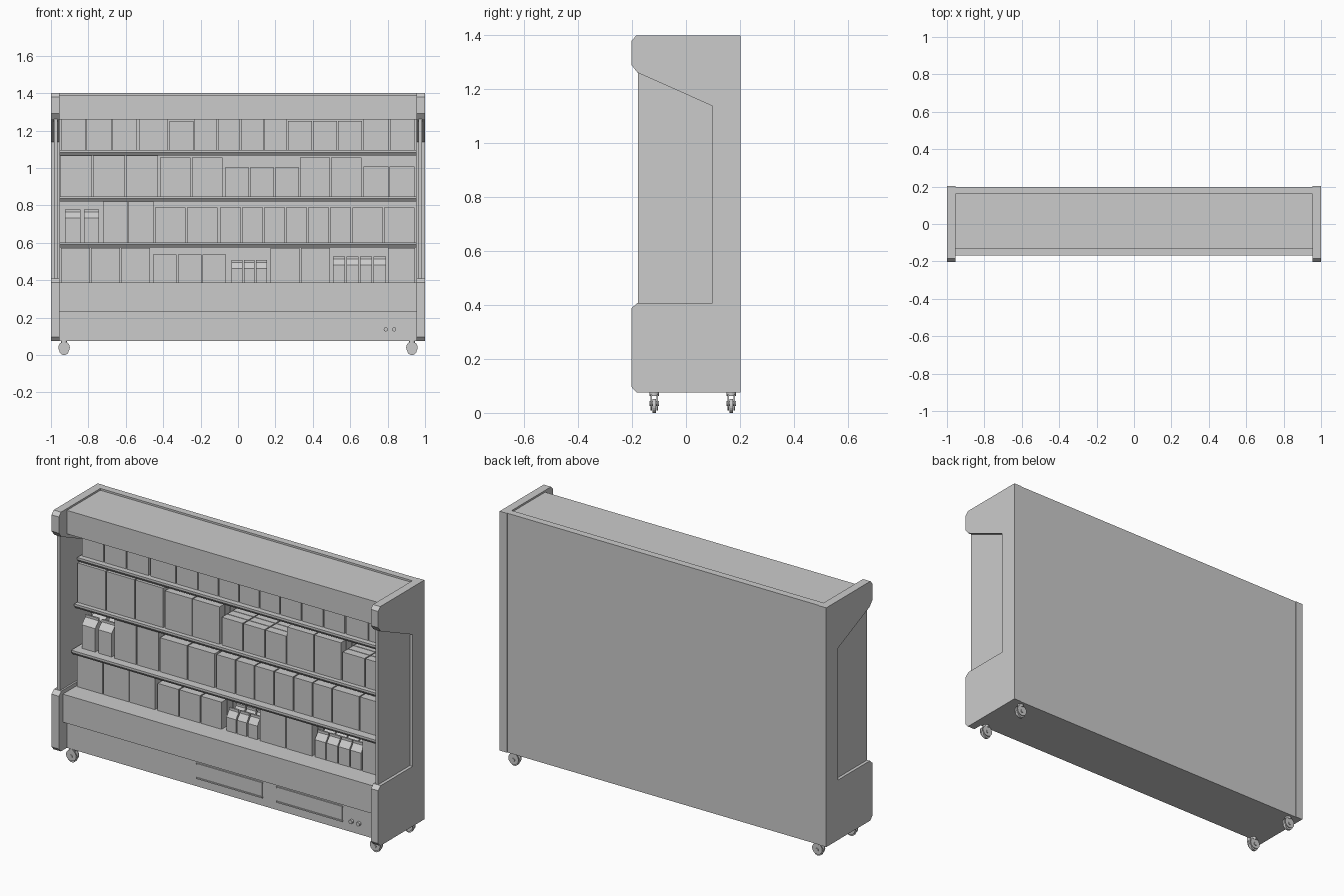
import bpy, bmesh, math
from mathutils import Matrix

cube = bpy.data.objects.get("Cube")
if cube:
    bpy.data.objects.remove(cube, do_unlink=True)

grey = bpy.data.materials.new("plain_grey")
grey.use_nodes = True
grey.diffuse_color = (0.6, 0.6, 0.6, 1)
grey.node_tree.nodes["Principled BSDF"].inputs["Base Color"].default_value = (0.6, 0.6, 0.6, 1)


def finish(name, bm):
    bmesh.ops.recalc_face_normals(bm, faces=bm.faces)
    mesh = bpy.data.meshes.new(name)
    bm.to_mesh(mesh)
    bm.free()
    mesh.materials.append(grey)
    obj = bpy.data.objects.new(name, mesh)
    bpy.context.collection.objects.link(obj)
    return obj


def add_prism(bm, profile, x0, x1):
    """Extrude a (y, z) outline along x."""
    face = bm.faces.new([bm.verts.new((x0, y, z)) for y, z in profile])
    new = bmesh.ops.extrude_face_region(bm, geom=[face])["geom"]
    verts = [v for v in new if isinstance(v, bmesh.types.BMVert)]
    bmesh.ops.translate(bm, verts=verts, vec=(x1 - x0, 0, 0))


def add_box(bm, x0, x1, y0, y1, z0, z1):
    add_prism(bm, [(y0, z0), (y1, z0), (y1, z1), (y0, z1)], x0, x1)


def add_rod(bm, centre, radius, length, axis="Y", sides=20):
    turn = Matrix.Rotation(math.pi / 2, 4, "X") if axis == "Y" else Matrix()
    bmesh.ops.create_cone(bm, cap_ends=True, segments=sides, radius1=radius, radius2=radius,
                          depth=length, matrix=Matrix.Translation(centre) @ turn)


def prism(name, profile, x0, x1):
    bm = bmesh.new()
    add_prism(bm, profile, x0, x1)
    return finish(name, bm)


def box(name, *size):
    bm = bmesh.new()
    add_box(bm, *size)
    return finish(name, bm)


# Side panels with window openings
INNER, BACK, REAR, FLOOR, FACE = 0.955, 0.16, 0.202, 0.076, -0.132
side = [(REAR, FLOOR), (REAR, 1.4), (-0.184, 1.4), (-REAR, 1.38), (-REAR, 1.29), (-0.18, 1.262),
        (0.098, 1.138), (0.098, 0.408), (-0.18, 0.408), (-REAR, 0.388), (-REAR, 0.096),
        (-0.184, FLOOR)]
window = [(-0.178, 0.4), (0.105, 0.4), (0.105, 1.14), (-0.178, 1.265)]
for s, label in ((1, "left"), (-1, "right")):
    prism(label + "_side_panel", side, s * INNER, s)
    prism(label + "_side_window", window, s * 0.965, s * 0.983)

# Cabinet body with an overhanging counter
box("back_wall", -INNER, INNER, BACK, REAR - 0.003, FLOOR, 1.4)
box("canopy", -INNER, INNER, FACE, BACK, 1.26, 1.39)
box("lower_panel", -INNER, INNER, FACE, BACK, FLOOR, 0.232)
box("counter", -INNER, INNER, -0.168, BACK, 0.232, 0.387)

# Shelves with a bevelled lower lip
for i, (front, z) in enumerate(((-0.042, 1.095), (-0.068, 0.848), (-0.094, 0.602))):
    prism("shelf_%d" % (i + 1), [(BACK, z), (front, z), (front, z - 0.012),
                                 (front + 0.012, z - 0.027), (BACK, z - 0.027)], -INNER, INNER)

# Base vents and knobs
for i, x in enumerate((-0.16, 0.33)):
    bm = bmesh.new()
    add_box(bm, x + 0.003, x + 0.402, FACE - 0.002, FACE + 0.01, 0.125, 0.205)
    for z in (0.12, 0.199):
        add_box(bm, x, x + 0.405, FACE - 0.007, FACE + 0.01, z, z + 0.007)
    finish("vent_%d" % (i + 1), bm)
bm = bmesh.new()
for x in (0.79, 0.835):
    add_rod(bm, (x, FACE - 0.004, 0.137), 0.011, 0.02)
finish("control_knobs", bm)

# Casters: wheel between two fork discs under a swivel
for i, (x, y) in enumerate((x, y) for x in (-0.93, 0.93) for y in (-0.118, 0.168)):
    bm = bmesh.new()
    add_rod(bm, (x, y, 0.026), 0.026, 0.014)
    add_rod(bm, (x, y, 0.035), 0.009, 0.036)
    add_rod(bm, (x, y, 0.07), 0.017, 0.014, "Z")
    for s in (-1, 1):
        add_rod(bm, (x, y + s * 0.011, 0.04), 0.031, 0.005)
    finish("caster_%d" % (i + 1), bm)


# Goods: each run is (start, end, count, top), filled several rows deep
def goods(name, runs, floor, front, rows=4):
    bm = bmesh.new()
    step = (BACK - 0.01 - front) / rows
    for x0, x1, count, top in runs:
        w = (x1 - x0) / count
        for i in range(count):
            for r in range(rows):
                y = front + r * step
                add_box(bm, x0 + i * w + 0.003, x0 + (i + 1) * w - 0.003,
                        y, y + step - 0.004, floor, top)
    finish(name, bm)


def cartons(name, x0, x1, count, floor, top, width, front, depth):
    bm = bmesh.new()
    pitch = (x1 - x0 - width) / (count - 1)
    for i in range(count):
        for r in range(2):
            y = front + r * (depth + 0.005)
            m = y + depth / 2
            half = [(y, floor), (y, top - 0.045), (m - 0.005, top - 0.013), (m - 0.005, top)]
            outline = half + [(2 * m - a, b) for a, b in reversed(half)]
            add_prism(bm, outline, x0 + i * pitch, x0 + i * pitch + width)
    finish(name, bm)


goods("top_row_boxes", [(-0.95, -0.537, 3, 1.26), (-0.53, -0.37, 1, 1.26), (-0.37, -0.235, 1, 1.25),
                        (-0.235, 0.14, 3, 1.26), (0.14, 0.265, 1, 1.26), (0.265, 0.665, 3, 1.25),
                        (0.668, 0.95, 2, 1.26)], 1.095, -0.013)
goods("second_row_boxes", [(-0.955, -0.425, 3, 1.066), (-0.42, -0.08, 2, 1.055),
                           (-0.072, 0.328, 3, 1.002), (0.328, 0.663, 2, 1.055),
                           (0.668, 0.947, 2, 1.007)], 0.848, -0.043)
goods("third_row_boxes", [(-0.725, -0.45, 2, 0.82), (-0.447, -0.107, 2, 0.79),
                          (-0.1, 0.608, 6, 0.79), (0.608, 0.947, 2, 0.79)], 0.602, -0.048)
goods("bottom_row_boxes", [(-0.95, -0.467, 3, 0.573), (-0.457, -0.06, 3, 0.537),
                           (0.17, 0.495, 2, 0.573), (0.798, 0.95, 1, 0.573)], 0.387, -0.054)
cartons("third_row_cartons", -0.925, -0.742, 2, 0.602, 0.777, 0.082, -0.045, 0.07)
cartons("bottom_row_small_cartons", -0.034, 0.155, 3, 0.387, 0.507, 0.058, -0.052, 0.055)
cartons("bottom_row_tall_cartons", 0.507, 0.79, 4, 0.387, 0.527, 0.066, -0.052, 0.06)
